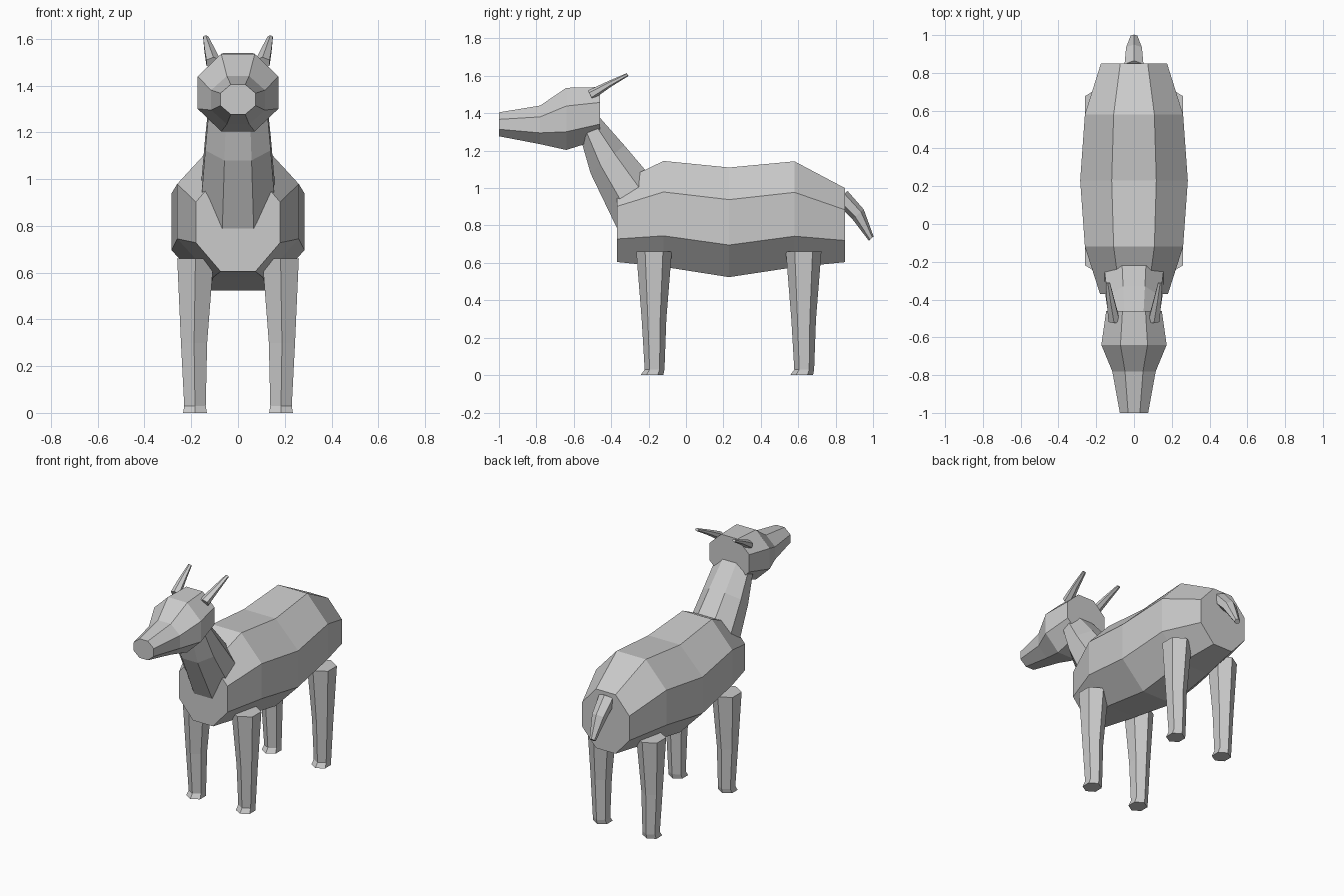
import bpy
import bmesh
from math import sin, cos, pi
from mathutils import Vector

if "Cube" in bpy.data.objects:
    bpy.data.objects.remove(bpy.data.objects["Cube"], do_unlink=True)

grey = bpy.data.materials.new("plain grey")
grey.use_nodes = True
grey.diffuse_color = (0.6, 0.6, 0.6, 1)
grey.node_tree.nodes["Principled BSDF"].inputs["Base Color"].default_value = (0.6, 0.6, 0.6, 1)

UP = (0, 0, 1)
BACK = (0, 1, 0)


def loft(name, rings, sides, up):
    """Skin polygon rings of (centre, half width in x, half height along up)."""
    up = Vector(up).normalized()
    phase = pi / 8 if sides == 8 else pi / 2
    unit = [(cos(phase + 2 * pi * i / sides), sin(phase + 2 * pi * i / sides))
            for i in range(sides)]
    max_u = max(u for u, v in unit)
    max_v = max(v for u, v in unit)
    bm = bmesh.new()
    loops = []
    for centre, wide, high in rings:
        loops.append([bm.verts.new(Vector(centre) + Vector((u / max_u * wide, 0, 0))
                                   + up * (v / max_v * high)) for u, v in unit])
    for a, b in zip(loops, loops[1:]):
        for i in range(sides):
            j = (i + 1) % sides
            bm.faces.new((a[i], a[j], b[j], b[i]))
    bm.faces.new(loops[0])
    bm.faces.new(loops[-1])
    bmesh.ops.recalc_face_normals(bm, faces=bm.faces)
    mesh = bpy.data.meshes.new(name)
    bm.to_mesh(mesh)
    bm.free()
    mesh.materials.append(grey)
    obj = bpy.data.objects.new(name, mesh)
    bpy.context.collection.objects.link(obj)
    return obj


# Barrel-shaped body, chest to rump
loft("body", [
    ((0, -0.37, 0.815), 0.18, 0.21),
    ((0, -0.12, 0.862), 0.26, 0.283),
    ((0, 0.23, 0.817), 0.285, 0.293),
    ((0, 0.58, 0.86), 0.26, 0.283),
    ((0, 0.85, 0.802), 0.175, 0.198),
], 8, UP)

# Neck, sunk into the chest and the head
loft("neck", [
    ((0, -0.226, 0.854), 0.165, 0.163),
    ((0, -0.42, 1.154), 0.14, 0.117),
    ((0, -0.53, 1.36), 0.12, 0.063),
], 8, (0, 0.77, 0.63))

# Head, muzzle to nape
loft("head", [
    ((0, -1.0, 1.341), 0.075, 0.064),
    ((0, -0.78, 1.338), 0.115, 0.103),
    ((0, -0.64, 1.37), 0.173, 0.166),
    ((0, -0.46, 1.4), 0.147, 0.14),
], 8, UP)

# Tail, drooping to a point
loft("tail", [
    ((0, 0.83, 0.955), 0.05, 0.045),
    ((0, 0.92, 0.86), 0.042, 0.04),
    ((0, 0.99, 0.73), 0.018, 0.017),
], 6, (0, 0.75, 0.65))

for side, s in (("left", 1), ("right", -1)):
    # Swept-back ear
    loft(side + "_ear", [
        ((s * 0.105, -0.512, 1.497), 0.03, 0.028),
        ((s * 0.123, -0.41, 1.556), 0.021, 0.017),
        ((s * 0.138, -0.312, 1.607), 0.011, 0.009),
    ], 6, (0, -0.48, 0.88))
    # Tapered legs with a small toe
    for end, y in (("front", -0.171), ("back", 0.629)):
        loft(f"{end}_{side}_leg", [
            ((s * 0.182, y, 0.66), 0.078, 0.095),
            ((s * 0.188, y, 0.3), 0.056, 0.066),
            ((s * 0.184, y + 0.003, 0.03), 0.046, 0.053),
            ((s * 0.184, y - 0.011, 0), 0.051, 0.061),
        ], 6, BACK)
